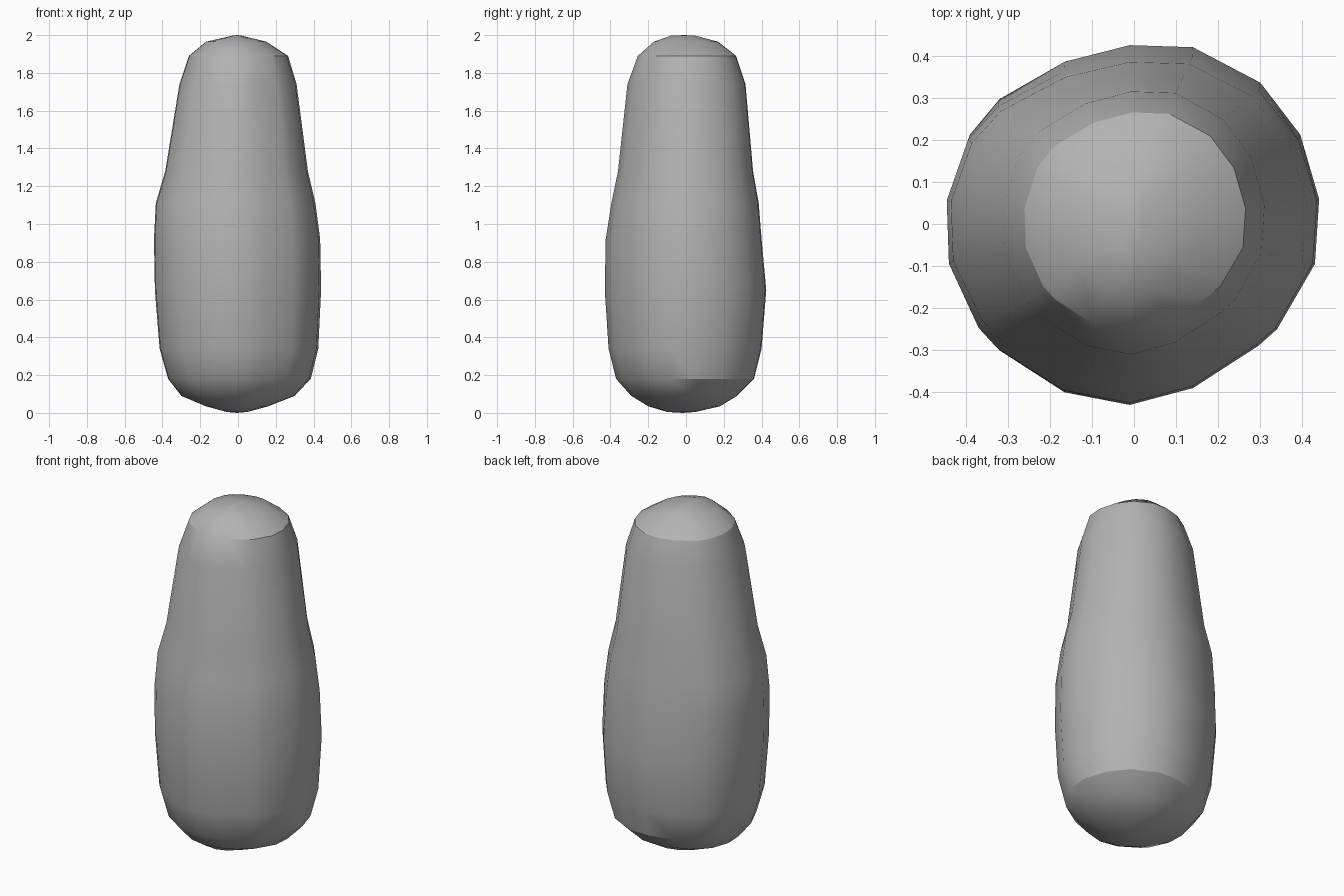
import bpy, bmesh
from mathutils import Vector

cube = bpy.data.objects.get("Cube")
if cube:
    bpy.data.objects.remove(cube, do_unlink=True)

# Faceted outline of the widest section
OUTLINE = [(-.01, .43), (.14, .425), (.30, .34), (.395, .215), (.44, .06),
           (.43, -.095), (.34, -.25), (.295, -.29), (.14, -.39), (-.01, -.43),
           (-.165, -.40), (-.32, -.30), (-.365, -.25), (-.435, -.095),
           (-.44, .06), (-.39, .215), (-.32, .30), (-.165, .39)]
HALF_X, HALF_Y = .44, .43

# Stacked sections: height, left/right reach, front/back reach
SECTIONS = [
    (.005, -.06, .05, -.10, .05),
    (.035, -.17, .16, -.20, .18),
    (.09, -.30, .30, -.29, .27),
    (.18, -.37, .385, -.37, .36),
    (.34, -.415, .425, -.41, .40),
    (.65, -.44, .44, -.43, .425),
    (.92, -.445, .435, -.425, .40),
    (1.11, -.435, .41, -.395, .385),
    (1.28, -.385, .37, -.36, .355),
    (1.74, -.31, .31, -.31, .315),
    (1.89, -.26, .265, -.255, .265),
    (1.965, -.17, .15, -.17, .17),
    (1.997, -.03, .02, -.08, .05),
]


def section(bm, z, x0, x1, y0, y1):
    """Fit the outline to the given reaches at height z."""
    ring = []
    for x, y in OUTLINE:
        sx = x1 if x > 0 else -x0
        sy = y1 if y > 0 else -y0
        ring.append(bm.verts.new((x / HALF_X * sx, y / HALF_Y * sy, z)))
    return ring


def cap(bm, ring, z):
    """Close a ring with a shallow fan."""
    centre = sum((v.co for v in ring), Vector()) / len(ring)
    tip = bm.verts.new((centre.x, centre.y, z))
    for a, b in zip(ring, ring[1:] + ring[:1]):
        bm.faces.new((a, b, tip))


# Body: loft between the sections
bm = bmesh.new()
rings = [section(bm, *s) for s in SECTIONS]
for low, high in zip(rings, rings[1:]):
    n = len(low)
    for i in range(n):
        j = (i + 1) % n
        bm.faces.new((low[i], low[j], high[j], high[i]))
cap(bm, rings[0], 0)
cap(bm, rings[-1], 2)
bmesh.ops.recalc_face_normals(bm, faces=bm.faces)
mesh = bpy.data.meshes.new("rounded_body")
bm.to_mesh(mesh)
bm.free()
body = bpy.data.objects.new("rounded_body", mesh)
bpy.context.collection.objects.link(body)

# Plain grey surface
grey = bpy.data.materials.new("grey")
grey.use_nodes = True
colour = (.45, .45, .45, 1)
grey.diffuse_color = colour
grey.node_tree.nodes["Principled BSDF"].inputs["Base Color"].default_value = colour
mesh.materials.append(grey)

# Smooth shading with the crown edge kept crisp
bpy.ops.object.select_all(action='DESELECT')
body.select_set(True)
bpy.context.view_layer.objects.active = body
bpy.ops.object.shade_smooth_by_angle(angle=.5)
